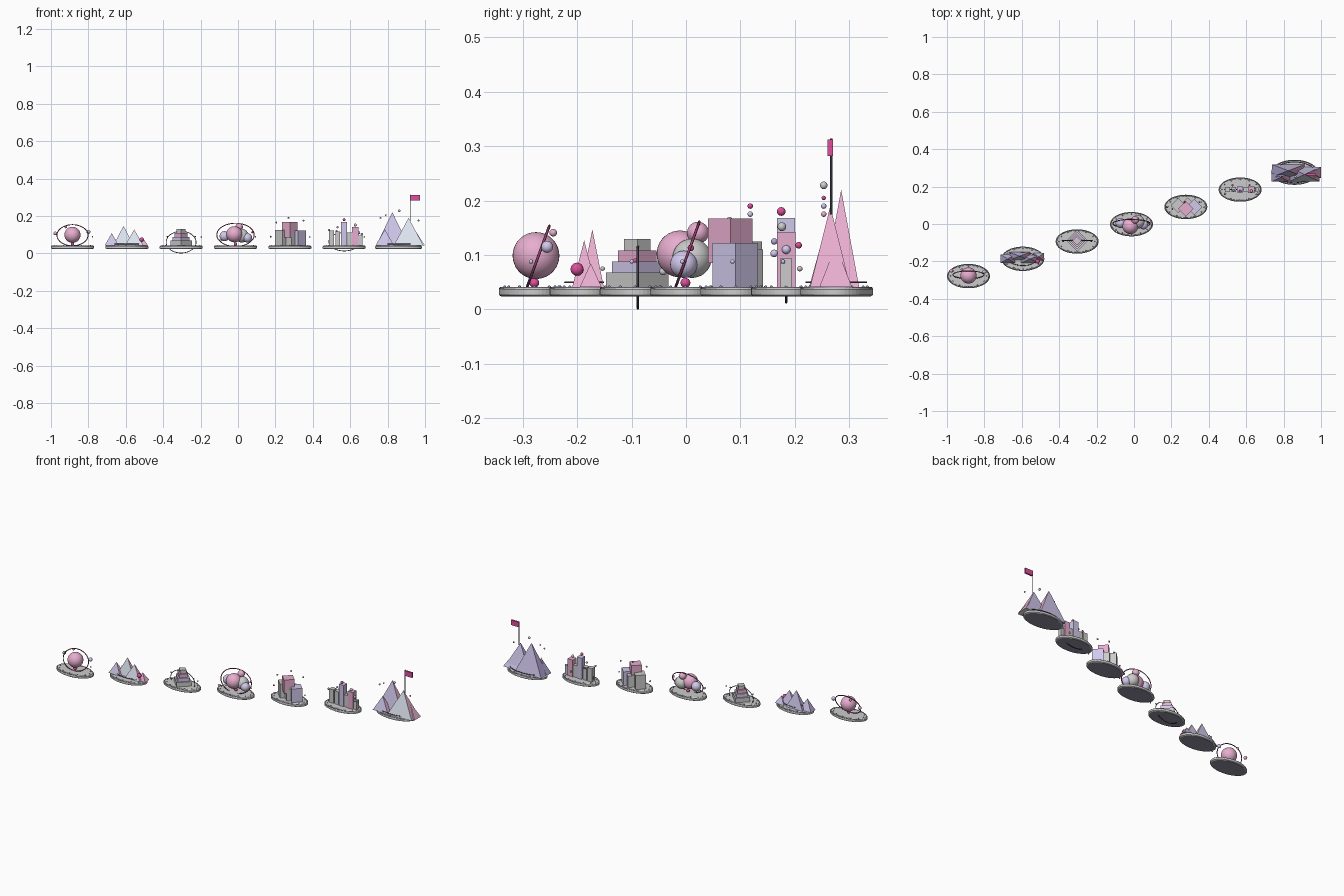
import bpy, bmesh
from math import sin, cos, pi, radians
from mathutils import Matrix

if "Cube" in bpy.data.objects:
    bpy.data.objects.remove(bpy.data.objects["Cube"])

COLORS = {"pink": (.80, .42, .62), "lavender": (.64, .58, .84), "hot_pink": (.72, .08, .33),
          "white": (.86, .86, .88), "ice": (.76, .81, .90), "dark": (.10, .08, .12),
          "maroon": (.30, .05, .15), "slate": (.28, .27, .34), "purple": (.47, .40, .68)}
MATS = {}
for key, c in COLORS.items():
    MATS[key] = bpy.data.materials.new(key)
    MATS[key].diffuse_color = (*c, 1)


def finish(bm, name, colors=(), smooth=False):
    me = bpy.data.meshes.new(name)
    for f in bm.faces:
        f.smooth = smooth
    bm.to_mesh(me)
    bm.free()
    for c in colors:
        me.materials.append(MATS[c])
    ob = bpy.data.objects.new(name, me)
    bpy.context.collection.objects.link(ob)
    return ob


def ball(name, loc, r, color):
    bm = bmesh.new()
    big = r > .015
    bmesh.ops.create_uvsphere(bm, u_segments=32 if big else 14, v_segments=18 if big else 9, radius=r)
    bmesh.ops.translate(bm, verts=bm.verts, vec=loc)
    return finish(bm, name, [color], True)


def box(name, x, y, z0, z1, half, color=None, diamond=False):
    """Upright block; a diamond block points its corners along x and y."""
    bm = bmesh.new()
    bmesh.ops.create_cone(bm, cap_ends=True, segments=4, radius1=half if diamond else half * 2 ** .5,
                          radius2=half if diamond else half * 2 ** .5, depth=z1 - z0)
    if not diamond:
        bmesh.ops.rotate(bm, verts=bm.verts, matrix=Matrix.Rotation(pi / 4, 3, 'Z'))
    bmesh.ops.translate(bm, verts=bm.verts, vec=(x, y, (z0 + z1) / 2))
    return finish(bm, name, [color] if color else [])


def ring(name, loc, rx, ry, tilt, r, color):
    """Elliptical hoop, tilted about the x axis."""
    bm = bmesh.new()
    n, m, rows = 64, 8, []
    for i in range(n):
        a = 2 * pi * i / n
        rows.append([bm.verts.new(((rx + r * cos(b)) * cos(a), (ry + r * cos(b)) * sin(a), r * sin(b)))
                     for b in (2 * pi * j / m for j in range(m))])
    for i in range(n):
        for j in range(m):
            p, q = rows[i], rows[(i + 1) % n]
            bm.faces.new((p[j], q[j], q[(j + 1) % m], p[(j + 1) % m]))
    bmesh.ops.transform(bm, verts=bm.verts,
                        matrix=Matrix.Translation(loc) @ Matrix.Rotation(radians(tilt), 4, 'X'))
    return finish(bm, name, [color], True)


def peak(name, x, y, top, hx, hy, front):
    """Four-sided peak with differently coloured sides."""
    bm = bmesh.new()
    base = [bm.verts.new((x + sx * hx, y + sy * hy, .041)) for sx, sy in ((-1, -1), (1, -1), (1, 1), (-1, 1))]
    tip = bm.verts.new((x, y, top))
    for i in range(4):
        bm.faces.new((base[i], base[(i + 1) % 4], tip)).material_index = i
    bm.faces.new(base[::-1])
    return finish(bm, name, [front, "pink", "lavender", "purple"])


def plate(name, cx, cy, rx, ry):
    """Oval island plate turned from a profile, with a rim and studs."""
    bm = bmesh.new()
    prof = [(.94, .024), (1, .027), (1, .037), (.97, .040), (.9, .040), (.88, .041)]
    n = 56
    rows = [[bm.verts.new((cx + rx * k * cos(2 * pi * i / n), cy + ry * k * sin(2 * pi * i / n), z))
             for i in range(n)] for k, z in prof]
    for a, b in zip(rows, rows[1:]):
        for i in range(n):
            bm.faces.new((a[i], a[(i + 1) % n], b[(i + 1) % n], b[i]))
    bm.faces.new(rows[-1])
    bm.faces.new(rows[0][::-1]).material_index = 1
    ob = finish(bm, name, ["white", "slate"])
    ob.data.materials[0] = None
    ring(name + "_rim", (cx, cy, .0385), rx * .95, ry * .95, 0, .003, "slate")
    for i in range(12):
        a = 2 * pi * i / 12
        ball(name + "_stud", (cx + rx * .84 * cos(a), cy + ry * .84 * sin(a), .041), .003, "slate")


centers = [(-.885 + .2905 * i, -.2785 + .0925 * i) for i in range(7)]
for i, (cx, cy) in enumerate(centers):
    plate("island_plate", cx, cy, .125 if i == 6 else .115, .067 if i == 6 else .065)
    if i in (0, 2, 3, 5):
        ball("core_gem", (cx, cy, .049), .009, "hot_pink")
    if i in (0, 2, 3, 4, 5):
        ball("floating_bead", (cx + .107, cy - .006, .088), .004, "lavender")

# planet island
cx, cy = centers[0]
ball("planet", (cx, cy + .003, .099), .043, "pink")
ring("planet_ring", (cx, cy + .007, .097), .083, .06, 70, .0025, "maroon")
ball("pink_moon", (-.977, -.25, .107), .01, "pink")
ball("small_moon", (-.92, -.244, .141), .007, "pink")
ball("lavender_moon", (-.80, -.255, .115), .011, "lavender")

# small peaks island
for x, y, top, hx, hy, c in ((-.675, -.186, .108, .038, .022, "lavender"), (-.612, -.172, .147, .055, .021, "ice"),
                             (-.555, -.187, .127, .05, .022, "ice"), (-.51, -.175, .085, .03, .02, "pink")):
    peak("small_peak", x, y, top, hx, hy, c)
ring("small_peaks_ring", (-.594, -.187, .05), .075, .035, 0, .0018, "dark")
ball("peak_ball", (-.515, -.20, .074), .012, "hot_pink")
ball("peak_bead", (-.66, -.153, .075), .004, "white")

# stepped tower island
cx, cy = centers[2]
for k, (half, c) in enumerate(((.057, None), (.046, "lavender"), (.035, "pink"), (.024, None))):
    z = .047 + k * .0205 if k else .041
    box("tower_step", cx, cy + .004, z, .0675 + k * .0205, half, c, True)
ring("tower_hoop", (cx, cy + .005, .06), .08, .058, 90, .002, "dark")
for s in (-1, 1):
    ball("tower_bead", (cx + s * .075, cy, .09), .004, "hot_pink")

# bubble island
cx, cy = centers[3]
for name, dx, dy, z, r, c in (("main_bubble", -.006, -.010, .102, .043, "pink"),
                              ("white_bubble", .034, .012, .094, .036, "white"),
                              ("front_bubble", .064, -.003, .083, .025, "lavender"),
                              ("left_bubble", -.058, .006, .092, .027, "lavender"),
                              ("top_bubble", .02, .023, .141, .02, "pink"),
                              ("left_bead", -.08, -.041, .07, .007, "white"),
                              ("right_bead", .09, .01, .113, .006, "hot_pink")):
    ball(name, (cx + dx, cy + dy, z), r, c)
ring("bubble_ring", (cx, cy + .003, .099), .1, .066, 70, .0025, "maroon")

# block island
cx, cy = centers[4]
box("base_block", cx + .01, cy + .004, .041, .11, .046, None, True)
box("left_block", cx - .04, cy + .008, .041, .125, .04, None, True)
box("right_block", cx + .045, cy - .001, .041, .122, .042, "lavender", True)
box("top_block", cx, cy - .01, .085, .167, .041, "pink", True)
for x, y, z, c in ((.205, .08, .165, "white"), (.27, .118, .19, "hot_pink"),
                   (.35, .118, .175, "lavender"), (.175, .09, .09, "hot_pink")):
    ball("block_bead", (x, y, z), .005, c)

# pillar island
cx, cy = centers[5]
for dx, top, half, c in ((-.068, .122, .014, None), (-.034, .118, .013, None), (0, .168, .0165, "lavender"),
                         (.03, .112, .013, None), (.06, .142, .017, "pink"), (.088, .095, .01, None)):
    box("pillar", cx + dx, cy, .041, top, half, c)
ring("pillar_hoop", (cx, cy, .062), .082, .049, 90, .002, "dark")
for dx, y, z, r, c in ((0, .175, .18, .008, "hot_pink"), (.06, .176, .152, .008, "white"),
                       (-.08, .162, .125, .006, "purple"), (.095, .162, .103, .007, "lavender"),
                       (-.04, .207, .118, .006, "hot_pink"), (.05, .209, .075, .005, "white"),
                       (.078, .184, .11, .008, "lavender"), (-.035, .18, .14, .006, "lavender")):
    ball("pillar_bead", (cx + dx, y, z), r, c)

# large peaks island with flag
for x, y, top, hx, hy, c in ((.825, .285, .22, .087, .033, "lavender"), (.912, .265, .19, .08, .037, "ice"),
                             (.785, .25, .128, .05, .024, "lavender"), (.95, .275, .118, .05, .03, "ice")):
    peak("large_peak", x, y, top, hx, hy, c)
ring("large_peaks_ring", (.858, .276, .05), .11, .055, 0, .0018, "dark")
bm = bmesh.new()
bmesh.ops.create_cone(bm, cap_ends=True, segments=10, radius1=.0022, radius2=.0022, depth=.14,
                      matrix=Matrix.Translation((.921, .267, .244)))
finish(bm, "flag_pole", ["dark"])
bm = bmesh.new()
bmesh.ops.create_cube(bm, size=1, matrix=Matrix.Translation((.948, .265, .297)) @ Matrix.Diagonal((.05, .01, .03, 1)))
finish(bm, "flag", ["hot_pink"])
for x, z, r, c in ((.862, .228, .007, "white"), (.762, .19, .005, "lavender"),
                   (.79, .205, .004, "hot_pink"), (.965, .175, .005, "pink")):
    ball("summit_bead", (x, .253, z), r, c)

for m in bpy.data.materials:
    if m.users and not m.is_grease_pencil:
        m.use_nodes = True
        m.node_tree.nodes["Principled BSDF"].inputs["Base Color"].default_value = m.diffuse_color
